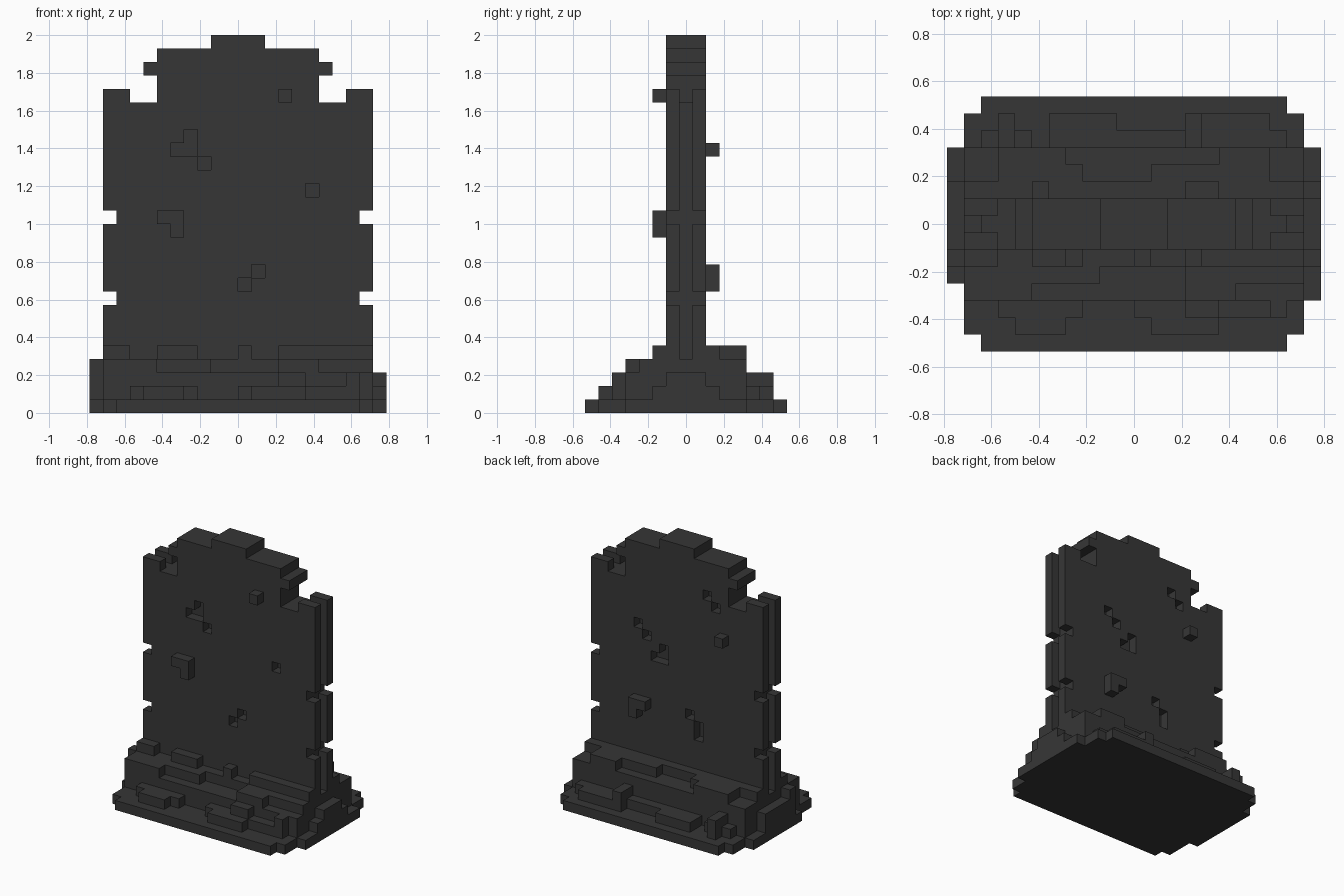
import bpy, bmesh

if "Cube" in bpy.data.objects:
    bpy.data.objects.remove(bpy.data.objects["Cube"])

S = 2 / 28  # edge of one block

stone = bpy.data.materials.new("dark_stone")
stone.diffuse_color = (0.037, 0.037, 0.037, 1)
stone.use_nodes = True
stone.node_tree.nodes["Principled BSDF"].inputs["Base Color"].default_value = stone.diffuse_color


def cells(x0, x1, y0, y1, z0, z1):
    """Blocks in a box; x and z are edges, y counts block rows (0 is the middle row)."""
    return {(x, y, z) for x in range(x0, x1) for y in range(y0, y1 + 1) for z in range(z0, z1)}


# --- headstone: thin slab with stepped top ---
slab = cells(-10, 10, -1, 1, 5, 23)
slab |= cells(-6, 6, -1, 1, 23, 27) | cells(-2, 2, -1, 1, 27, 28) | cells(-7, 7, -1, 1, 25, 26)
for a, b, edge in ((-10, -8, -10), (8, 10, 9)):
    slab |= cells(a, b, -1, -1, 23, 24) | cells(a, b, 1, 1, 23, 24)  # corner posts
    slab -= cells(edge, edge + 1, 0, 0, 5, 24)                       # groove down the side
    for z in (8, 14):
        slab -= cells(edge, edge + 1, -1, 1, z, z + 1)               # side notches

# chips and lumps on both faces, as (x, z)
front_chips = [(-5, 19), (-4, 19), (-4, 20), (-3, 18), (5, 16), (0, 9), (1, 10)]
front_lumps = [(3, 23), (-6, 14), (-5, 14), (-5, 13)]
back_chips = [(-4, 23), (-5, 22), (4, 18), (3, 17), (2, 15), (1, 15), (1, 16),
              (-2, 10), (-3, 9), (-3, 8)]
back_lumps = [(-6, 19), (4, 10), (3, 10), (4, 9)]
slab -= {(x, -1, z) for x, z in front_chips} | {(x, 1, z) for x, z in back_chips}
slab |= {(x, -2, z) for x, z in front_lumps} | {(x, 2, z) for x, z in back_lumps}

# --- plinth: rubble steps ---
base = cells(-9, 9, -7, 7, 0, 1) | cells(-10, 10, -6, 6, 0, 1)
base |= cells(-11, -10, -3, 4, 0, 1) | cells(10, 11, -4, 4, 0, 1)
base |= cells(-10, 10, -4, 4, 0, 3) | cells(-10, 10, -2, 4, 3, 4) | cells(-10, 10, -1, 1, 4, 5)
base -= cells(-10, -9, 0, 0, 4, 5) | cells(9, 10, 0, 0, 4, 5)

# front steps: x range, outermost row, z range
for x0, x1, row, z0, z1 in (
        (-10, -8, 2, 4, 5), (-6, -3, 2, 4, 5), (0, 1, 2, 4, 5), (3, 10, 2, 4, 5),
        (-10, -6, 4, 3, 4), (-6, -2, 3, 3, 4), (3, 6, 4, 3, 4), (6, 10, 3, 3, 4),
        (-8, -7, 5, 1, 2), (-7, -4, 6, 1, 2), (-4, -3, 5, 1, 2), (0, 1, 5, 1, 2),
        (1, 5, 6, 1, 2), (5, 7, 5, 1, 2), (7, 9, 5, 1, 2), (3, 5, 5, 2, 3), (8, 9, 5, 2, 3)):
    base |= cells(x0, x1, -row, -2, z0, z1)

# back steps
for x0, x1, row, z0, z1 in (
        (-10, 10, 2, 4, 5), (-8, -4, 4, 4, 5), (-4, -3, 3, 4, 5), (1, 5, 3, 4, 5), (5, 8, 4, 4, 5),
        (-9, -8, 5, 1, 2), (-8, -7, 6, 1, 3), (-7, -6, 5, 1, 2), (-5, -4, 6, 1, 2),
        (-4, -1, 6, 1, 2), (-1, 1, 5, 1, 2), (1, 3, 5, 1, 2), (3, 4, 6, 1, 3),
        (4, 8, 6, 1, 2), (8, 9, 5, 1, 2)):
    base |= cells(x0, x1, 2, row, z0, z1)

# side steps
base |= cells(-11, -10, -2, 2, 1, 3) | cells(-11, -10, -2, -2, 3, 4)
base |= cells(10, 11, -2, 2, 1, 2) | cells(10, 11, -1, 1, 2, 3)

solid = slab | base


def build(name, blocks):
    """Mesh only the block faces that touch open air."""
    bm = bmesh.new()
    verts = {}

    def vert(p):
        if p not in verts:
            verts[p] = bm.verts.new((p[0] * S, (p[1] - 0.5) * S, p[2] * S))
        return verts[p]

    for c in sorted(blocks):
        for axis in range(3):
            for side in (0, 1):
                n = list(c)
                n[axis] += 2 * side - 1
                if tuple(n) in solid:
                    continue
                u, v = (axis + 1) % 3, (axis + 2) % 3
                loop = []
                for du, dv in ((0, 0), (1, 0), (1, 1), (0, 1)):
                    p = list(c)
                    p[axis] += side
                    p[u] += du
                    p[v] += dv
                    loop.append(vert(tuple(p)))
                bm.faces.new(loop if side else loop[::-1])
    mesh = bpy.data.meshes.new(name)
    bm.to_mesh(mesh)
    bm.free()
    mesh.materials.append(stone)
    bpy.context.collection.objects.link(bpy.data.objects.new(name, mesh))


build("headstone_slab", slab)
build("stepped_plinth", base)
